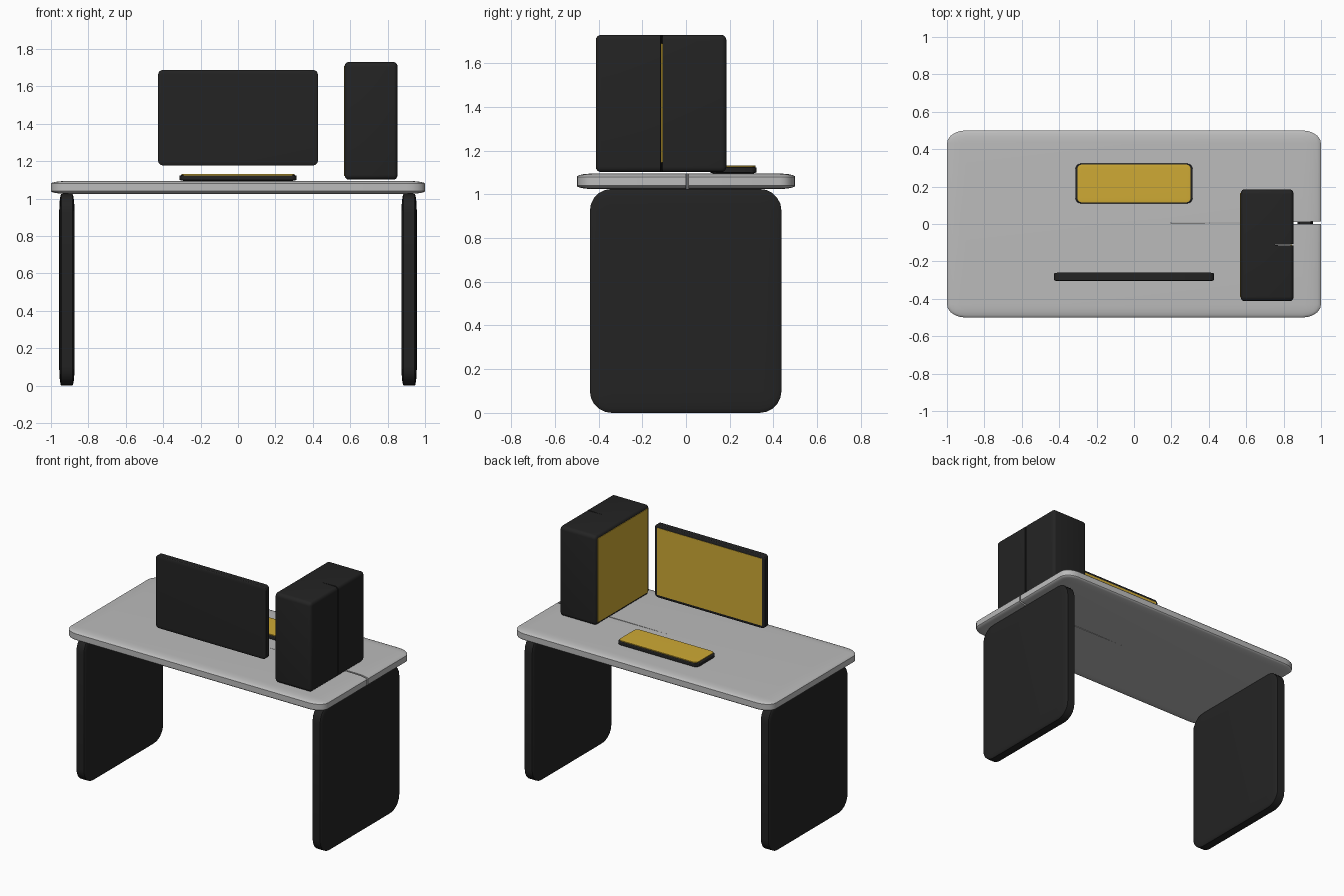
import bpy
import bmesh
from mathutils import Vector

cube = bpy.data.objects.get("Cube")
if cube:
    bpy.data.objects.remove(cube, do_unlink=True)


def make_material(name, rgb):
    mat = bpy.data.materials.new(name)
    mat.use_nodes = True
    mat.diffuse_color = (*rgb, 1)
    mat.node_tree.nodes["Principled BSDF"].inputs["Base Color"].default_value = (*rgb, 1)
    return mat


black = make_material("charcoal black", (0.017, 0.017, 0.017))
grey = make_material("light grey", (0.5, 0.5, 0.5))
gold = make_material("gold", (0.62, 0.4, 0.035))


def add_object(name, bm, mat):
    mesh = bpy.data.meshes.new(name)
    bm.to_mesh(mesh)
    bm.free()
    mesh.materials.append(mat)
    obj = bpy.data.objects.new(name, mesh)
    bpy.context.collection.objects.link(obj)
    return obj


def activate(obj):
    bpy.ops.object.select_all(action='DESELECT')
    obj.select_set(True)
    bpy.context.view_layer.objects.active = obj


def rounded_box(name, low, high, mat, radii=None, segments=5):
    """Box between two corners, with its own rounding radius on each axis."""
    low, high = Vector(low), Vector(high)
    radii = Vector(radii or (1, 1, 1))
    size = high - low
    bm = bmesh.new()
    bmesh.ops.create_cube(bm, size=1)
    bmesh.ops.scale(bm, verts=bm.verts, vec=[s / r for s, r in zip(size, radii)])
    if radii != Vector((1, 1, 1)):
        bmesh.ops.bevel(bm, geom=bm.edges[:], offset=1, segments=segments,
                        profile=0.5, affect='EDGES')
    bmesh.ops.scale(bm, verts=bm.verts, vec=radii)
    bmesh.ops.translate(bm, verts=bm.verts, vec=(low + high) / 2)
    obj = add_object(name, bm, mat)
    activate(obj)
    bpy.ops.object.shade_smooth_by_angle()
    return obj


def cut_wedge(obj, tip_x, end_x, y, width, z_low, z_high):
    """Cut a narrow slit that widens toward +x."""
    bm = bmesh.new()
    bottom = [bm.verts.new(p) for p in ((tip_x, y, z_low),
                                        (end_x, y - width / 2, z_low),
                                        (end_x, y + width / 2, z_low))]
    face = bm.faces.new(bottom)
    grown = bmesh.ops.extrude_face_region(bm, geom=[face])
    top = [v for v in grown["geom"] if isinstance(v, bmesh.types.BMVert)]
    bmesh.ops.translate(bm, verts=top, vec=(0, 0, z_high - z_low))
    bmesh.ops.recalc_face_normals(bm, faces=bm.faces)
    cutter = add_object("slit_cutter", bm, obj.data.materials[0])
    cutter.hide_render = True
    mod = obj.modifiers.new("slit", 'BOOLEAN')
    mod.operation = 'DIFFERENCE'
    mod.solver = 'EXACT'
    mod.object = cutter
    activate(obj)
    # The cut goes first so that the smoothing still acts on its result
    bpy.ops.object.modifier_move_to_index(modifier=mod.name, index=0)
    bpy.ops.object.modifier_apply(modifier=mod.name)
    bpy.data.objects.remove(cutter, do_unlink=True)


# Desk: slab top with a slit at one end, and two panel legs
top = rounded_box("desk_top", (-1, -0.5, 1.025), (1, 0.5, 1.095), grey, (0.1, 0.07, 0.015))
cut_wedge(top, 0.1, 1.01, 0.006, 0.013, 0.98, 1.15)

for name, x in (("right_leg", -0.915), ("left_leg", 0.915)):
    rounded_box(name, (x - 0.041, -0.44, 0), (x + 0.041, 0.437, 1.025), black,
                (0.012, 0.1, 0.1))

# Monitor, with its screen on the back side
rounded_box("monitor", (-0.427, -0.305, 1.178), (0.427, -0.26, 1.688), black,
            (0.025, 0.006, 0.025))
rounded_box("monitor_screen", (-0.407, -0.263, 1.198), (0.407, -0.258, 1.668), gold)

# Keyboard, with a key plate on top
rounded_box("keyboard", (-0.313, 0.11, 1.095), (0.313, 0.323, 1.128), black,
            (0.03, 0.03, 0.008))
rounded_box("keyboard_keys", (-0.303, 0.115, 1.124), (0.303, 0.318, 1.132), gold,
            (0.025, 0.025, 0.001), 3)

# Computer tower, slit on one side and a panel on the other
tower = rounded_box("tower", (0.57, -0.413, 1.102), (0.853, 0.185, 1.73), black,
                    (0.02, 0.025, 0.025))
cut_wedge(tower, 0.72, 0.86, -0.112, 0.009, 1.0, 1.8)
rounded_box("tower_panel", (0.567, -0.39, 1.122), (0.573, 0.165, 1.71), gold)
rounded_box("tower_slit_strip", (0.836, -0.1155, 1.145), (0.844, -0.1085, 1.69), gold)
